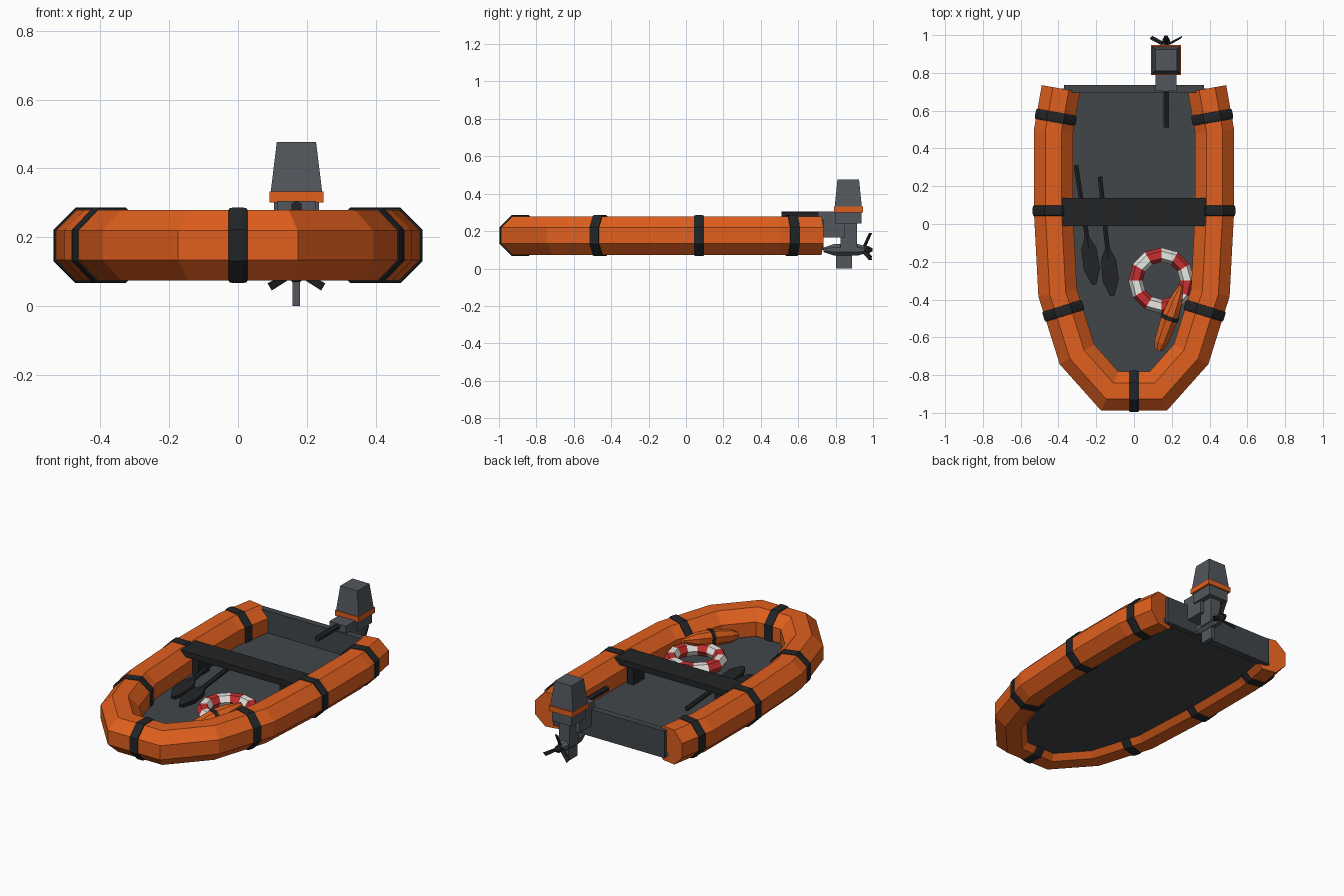
import bpy, bmesh, math
from mathutils import Vector as V

if "Cube" in bpy.data.objects:
    bpy.data.objects.remove(bpy.data.objects["Cube"])

def mat(name, c):
    m = bpy.data.materials.new(name)
    m.diffuse_color = (*c, 1)
    m.use_nodes = True
    m.node_tree.nodes["Principled BSDF"].inputs["Base Color"].default_value = m.diffuse_color
    return m

ORANGE = mat("orange", (0.75, 0.115, 0.013))
BLACK = mat("black", (0.016, 0.018, 0.02))
DARK = mat("dark_grey", (0.055, 0.061, 0.068))
GREY = mat("engine_grey", (0.085, 0.097, 0.11))
RED = mat("red", (0.55, 0.03, 0.03))
WHITE = mat("white", (0.8, 0.8, 0.76))

def finish(name, bm, m):
    bmesh.ops.recalc_face_normals(bm, faces=bm.faces)
    me = bpy.data.meshes.new(name)
    bm.to_mesh(me)
    bm.free()
    ob = bpy.data.objects.new(name, me)
    bpy.context.collection.objects.link(ob)
    me.materials.append(m)
    return ob

def loft(name, stations, m, n=8):
    """Join n-sided rings; station = (centre, u axis, v axis), axes scaled by apothem."""
    bm = bmesh.new()
    k = 1 / math.cos(math.pi / n)
    rings = []
    for c, u, v in stations:
        ang = [(i + 0.5) * 2 * math.pi / n for i in range(n)]
        rings.append([bm.verts.new(c + u * k * math.cos(a) + v * k * math.sin(a)) for a in ang])
    for a, b in zip(rings, rings[1:]):
        for i in range(n):
            bm.faces.new((a[i], a[(i + 1) % n], b[(i + 1) % n], b[i]))
    bm.faces.new(rings[0])
    bm.faces.new(rings[-1])
    return finish(name, bm, m)

def rod(name, a, b, prof, m, n=8):
    """Straight turned part from a to b; prof = (fraction, radius) pairs."""
    a, b = V(a), V(b)
    d = (b - a).normalized()
    u = d.cross(V((0, 0, 1))).normalized()
    v = u.cross(d)
    return loft(name, [(a.lerp(b, t), u * r, v * r) for t, r in prof], m, n)

def block(name, x, y, z, m, top=None):
    """Box from ranges; top = optional x and y ranges of a tapered top."""
    tx, ty = top or (x, y)
    st = []
    for (x0, x1), (y0, y1), h in ((x, y, z[0]), (tx, ty, z[1])):
        st.append((V(((x0 + x1) / 2, (y0 + y1) / 2, h)),
                   V(((x1 - x0) / 2, 0, 0)), V((0, (y1 - y0) / 2, 0))))
    return loft(name, st, m, 4)

def slab(name, pts, z0, z1, m):
    bm = bmesh.new()
    f = bm.faces.new([bm.verts.new((x, y, z0)) for x, y in pts])
    r = bmesh.ops.extrude_face_region(bm, geom=[f])
    for e in r["geom"]:
        if isinstance(e, bmesh.types.BMVert):
            e.co.z = z1
    return finish(name, bm, m)

# Hull tube: octagonal section swept along a mirrored path
ZC, R, UP = 0.176, 0.103, V((0, 0, 1))
half = [(.387, .717), (.427, .49), (.427, .07), (.404, -.365), (.302, -.69), (.128, -.885)]
plan = half + [(-x, y) for x, y in reversed(half)]
path = [V((x, y, ZC)) for x, y in plan]
side = [(b - a).normalized().cross(UP) for a, b in zip(path, path[1:])]
stations = []
for i, p in enumerate(path):
    n0, n1 = side[max(i - 1, 0)], side[min(i, len(side) - 1)]
    m = (n0 + n1).normalized()
    stations.append((p, m * (R / m.dot(n0)), UP * R))
loft("hull_tube", stations, ORANGE)

# Straps around the tube
def strap(name, c, d):
    s = d.cross(UP)
    prof = ((-.028, .1), (-.026, .107), (-.014, .11), (.014, .11), (.026, .107), (.028, .1))
    loft(name, [(c + d * o, s * r, UP * r) for o, r in prof], BLACK)

strap("bow_strap", V((0, -.886, ZC)), V((1, 0, 0)))
for sx, label in ((1, "right"), (-1, "left")):
    for part, c, d in (("rear", (.414, .565), (.04, -.227)), ("middle", (.427, .07), (0, -1)),
                       ("front", (.374, -.46), (-.102, -.325))):
        strap(f"{label}_{part}_strap", V((sx * c[0], c[1], ZC)), V((sx * d[0], d[1], 0)).normalized())

# Floor and transom
slab("floor", plan, .105, .13, DARK)
block("transom", (-.37, .37), (.695, .735), (.1, .262), DARK)

# Bench seat with legs
block("bench", (-.38, .38), (-.01, .137), (.24, .275), BLACK)
for sx, label in ((1, "right"), (-1, "left")):
    block(f"{label}_bench_leg", (sx * .29 - .02, sx * .29 + .02), (.01, .115), (.125, .245), BLACK)

# Paddles lying on the floor
for label, a, b in (("left", (-.307, .31, .16), (-.21, -.32, .15)),
                    ("right", (-.18, .25, .16), (-.115, -.38, .15))):
    rod(f"{label}_paddle_shaft", a, b, ((0, .012), (.7, .012)), BLACK, 6)
    a, b = V(a), V(b)
    d = (b - a).normalized()
    u = d.cross(UP).normalized()
    v = u.cross(d)
    loft(f"{label}_paddle_blade", [(a.lerp(b, t), u * w, v * h) for t, w, h in
         ((.6, .012, .01), (.7, .04, .012), (.87, .043, .012), (1, .012, .008))], BLACK, 4)

# Lifebuoy with alternating red and white segments
bpy.ops.mesh.primitive_torus_add(location=(.145, -.30, .163), major_segments=12, minor_segments=6,
                                 major_radius=.137, minor_radius=.038)
buoy = bpy.context.object
buoy.name = "lifebuoy"
buoy.data.materials.append(WHITE)
buoy.data.materials.append(RED)
for f in buoy.data.polygons:
    seg = int((math.atan2(f.center.y, f.center.x) % (2 * math.pi)) / (math.pi / 6))
    f.material_index = seg % 2

# Orange float resting on the lifebuoy
fa, fb = (.13, -.665, .17), (.25, -.325, .235)
rod("float_bag", fa, fb, ((0, .022), (.12, .036), (.5, .045), (.75, .036), (1, .012)), ORANGE)
rod("float_bag_band", fa, fb, ((.47, .048), (.53, .048)), BLACK)

# Outboard motor
X = .17
def eng(name, w, y, z, m, top=None):
    t = ((X - top[0], X + top[0]), top[1]) if top else None
    block(name, (X - w, X + w), y, z, m, t)

eng("motor_cowl", .075, (.795, .94), (.33, .477), GREY, (.057, (.81, .925)))
eng("motor_band", .079, (.79, .947), (.30, .332), ORANGE)
eng("motor_base", .066, (.80, .938), (.24, .30), GREY)
eng("motor_bracket", .056, (.705, .85), (.165, .305), GREY)
eng("motor_leg", .035, (.825, .915), (.09, .245), GREY)
eng("motor_skeg", .011, (.802, .888), (0, .09), GREY)
rod("tiller_handle", (X, .51, .288), (X, .73, .288), ((0, .015), (1, .015)), BLACK, 6)
rod("motor_gearcase", (X, .735, .1), (X, .955, .1), ((0, .012), (.25, .03), (.85, .03), (1, .02)), GREY)

# Propeller
rod("propeller_hub", (X, .94, .1), (X, .997, .1), ((0, .02), (.6, .02), (1, .008)), BLACK)
for i in range(3):
    a = math.radians(90 + 120 * i)
    r, t = V((math.cos(a), 0, math.sin(a))), V((-math.sin(a), 0, math.cos(a)))
    c = V((X, .945, .1))
    tw = (t + V((0, .4, 0))).normalized()
    loft(f"propeller_blade_{i + 1}", [(c, tw * .009, V((0, .006, 0))),
         (c + r * .09 + V((0, .042, 0)), tw * .013, V((0, .004, 0)))], BLACK, 4)
